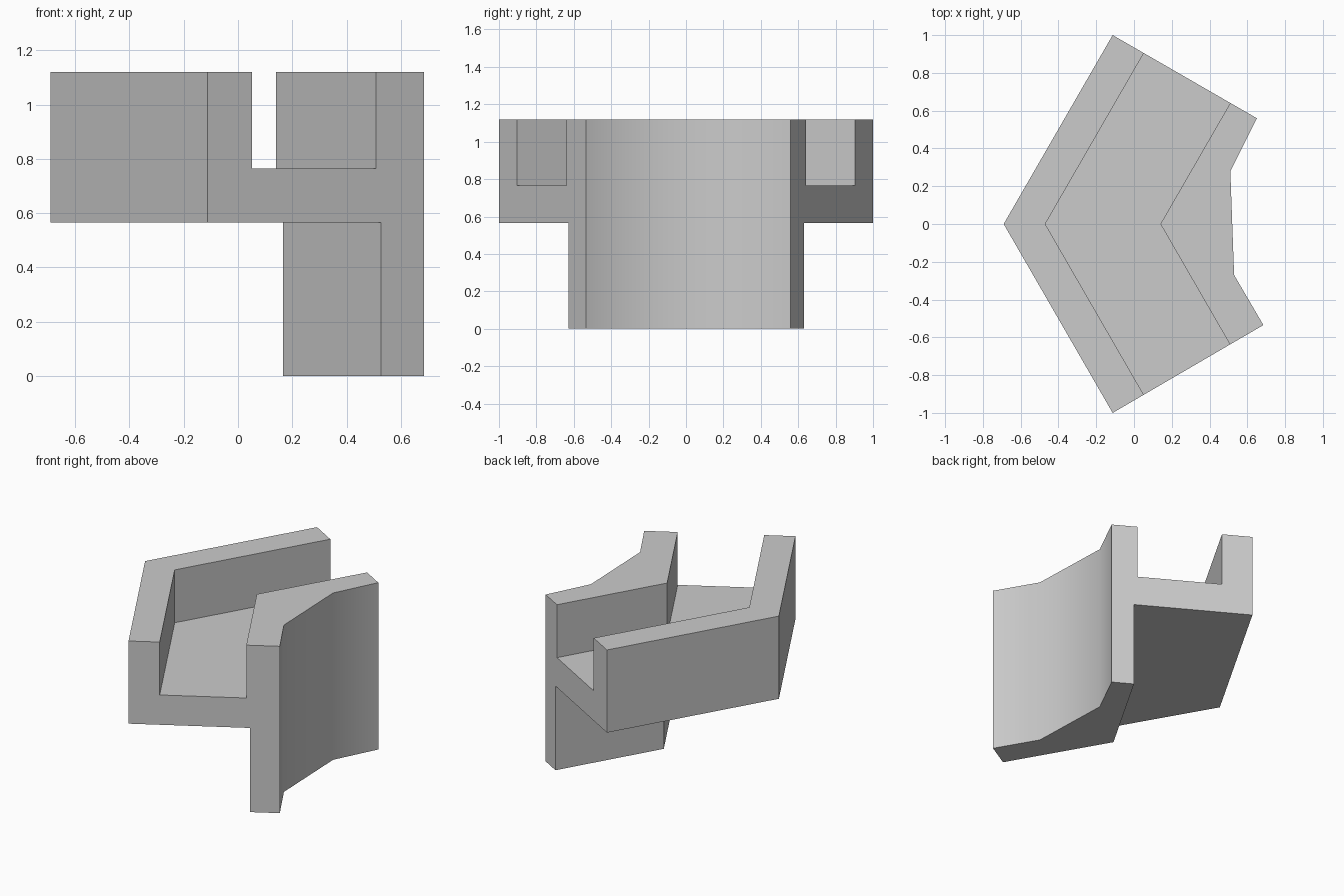
import bpy
import bmesh
import math

cube = bpy.data.objects.get("Cube")
if cube:
    bpy.data.objects.remove(cube, do_unlink=True)

grey = bpy.data.materials.new("plain grey")
grey.use_nodes = True
colour = (0.6, 0.6, 0.6, 1)
grey.diffuse_color = colour
grey.node_tree.nodes["Principled BSDF"].inputs["Base Color"].default_value = colour

SLOPE = 0.577  # x gained per unit of y along each arm of the chevron


def prism(name, outline, low, high):
    """Extrude a plan outline between two heights."""
    bm = bmesh.new()
    base = bm.faces.new([bm.verts.new((x, y, low)) for x, y in outline])
    top = bmesh.ops.extrude_face_region(bm, geom=[base])["geom"]
    verts = [v for v in top if isinstance(v, bmesh.types.BMVert)]
    bmesh.ops.translate(bm, verts=verts, vec=(0, 0, high - low))
    bmesh.ops.recalc_face_normals(bm, faces=bm.faces)
    mesh = bpy.data.meshes.new(name)
    bm.to_mesh(mesh)
    bm.free()
    mesh.materials.append(grey)
    obj = bpy.data.objects.new(name, mesh)
    bpy.context.collection.objects.link(obj)
    return obj


def chevron(outer, inner, reach=1.4):
    """V-shaped band between two apex positions on the x axis."""
    bend = SLOPE * reach
    return [(outer, 0), (outer + bend, -reach), (inner + bend, -reach),
            (inner, 0), (inner + bend, reach), (outer + bend, reach)]


# Full-height chevron block with a faceted, concave inner face
bracket = prism("channel_bracket", [
    (-0.69, 0), (-0.113, -1), (0.685, -0.535), (0.53, -0.27),
    (0.51, 0.28), (0.65, 0.56), (-0.113, 1)], 0, 1.12)

# Open channel on top, and the space under the overhanging shelf
cutters = [
    prism("channel_cutter", chevron(-0.47, 0.14), 0.765, 1.4),
    prism("underside_cutter", chevron(-1.4, 0.165), -0.3, 0.565),
]
bpy.context.view_layer.objects.active = bracket
for cutter in cutters:
    cutter.hide_render = True
    cut = bracket.modifiers.new(cutter.name, "BOOLEAN")
    cut.operation = "DIFFERENCE"
    cut.solver = "EXACT"
    cut.object = cutter
    bpy.ops.object.modifier_apply(modifier=cut.name)
    bpy.data.objects.remove(cutter, do_unlink=True)

# Smooth only the shallow bends of the concave face
bpy.ops.object.select_all(action="DESELECT")
bracket.select_set(True)
bpy.ops.object.shade_smooth_by_angle(angle=math.radians(40))
